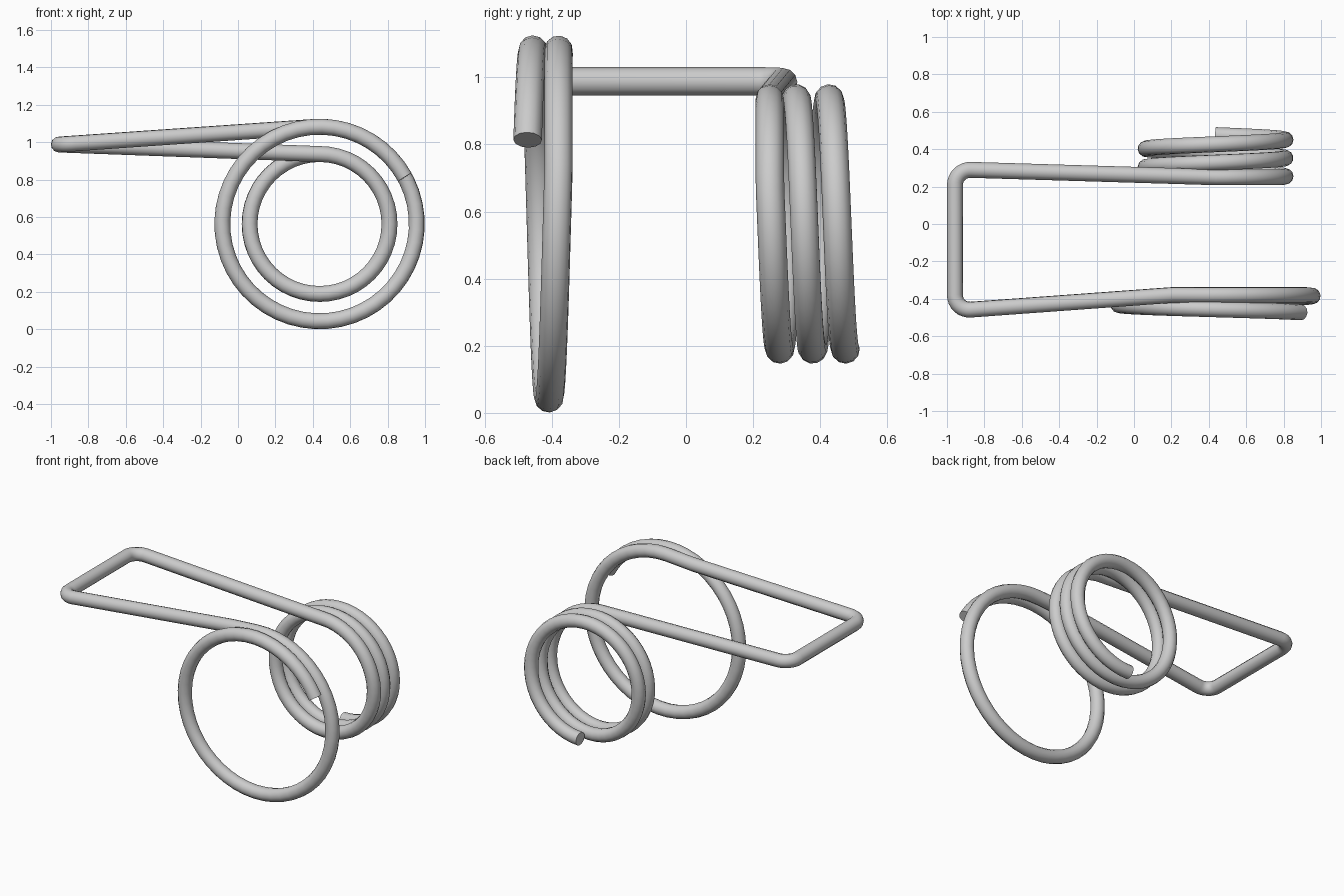
import bpy
from math import sin, cos, pi, radians
from mathutils import Vector

if "Cube" in bpy.data.objects:
    bpy.data.objects.remove(bpy.data.objects["Cube"])

WIRE = 0.0425          # wire radius
CX, CZ = 0.436, 0.563  # shared coil axis (runs along y)


def coil(radius, y0, pitch, start, end, per_turn=48):
    """Helix points, in turns clockwise from the top as seen from the front."""
    n = round((end - start) * per_turn)
    pts = []
    for i in range(n + 1):
        t = start + (end - start) * i / n
        a = 2 * pi * t
        y = y0 + pitch * max(0, t - 0.2)
        pts.append(Vector((CX + radius * sin(a), y, CZ + radius * cos(a))))
    return pts


def bend(before, corner, after, size=0.085, steps=8):
    """Round a corner between two straight runs of wire."""
    p = corner + (before - corner).normalized() * size
    q = corner + (after - corner).normalized() * size
    u, v = p - corner, q - corner
    # circular-like arc through an affine quarter circle
    return [corner + u * (1 - sin(a)) + v * (1 - cos(a))
            for a in (pi / 2 * i / steps for i in range(steps + 1))]


# large front coil, a little over one turn
large = coil(0.52, -0.38, -0.095, -0.01, 1.17)
# small back coil, two and a half turns
small = coil(0.374, 0.25, 0.098, 0.0, 2.5)

# legs and crossbar joining the two coils
front_corner = Vector((-0.9575, -0.464, 0.988))
back_corner = Vector((-0.9575, 0.292, 0.988))
leg_bend = front_corner.lerp(large[0], 0.86)
leg_bend.y = -0.379

path = large[::-1] + [leg_bend]
path += bend(leg_bend, front_corner, back_corner)
path += bend(front_corner, back_corner, small[0])
path += small

# sweep the round wire along the path
curve = bpy.data.curves.new("spring_wire", 'CURVE')
curve.dimensions = '3D'
curve.bevel_depth = WIRE
curve.bevel_resolution = 4
curve.use_fill_caps = True
spline = curve.splines.new('POLY')
spline.points.add(len(path) - 1)
for pt, co in zip(spline.points, path):
    pt.co = (*co, 1)
wire = bpy.data.objects.new("spring_wire", curve)
bpy.context.collection.objects.link(wire)

bpy.context.view_layer.objects.active = wire
wire.select_set(True)
bpy.ops.object.convert(target='MESH')
bpy.ops.object.shade_smooth_by_angle(angle=radians(40))
